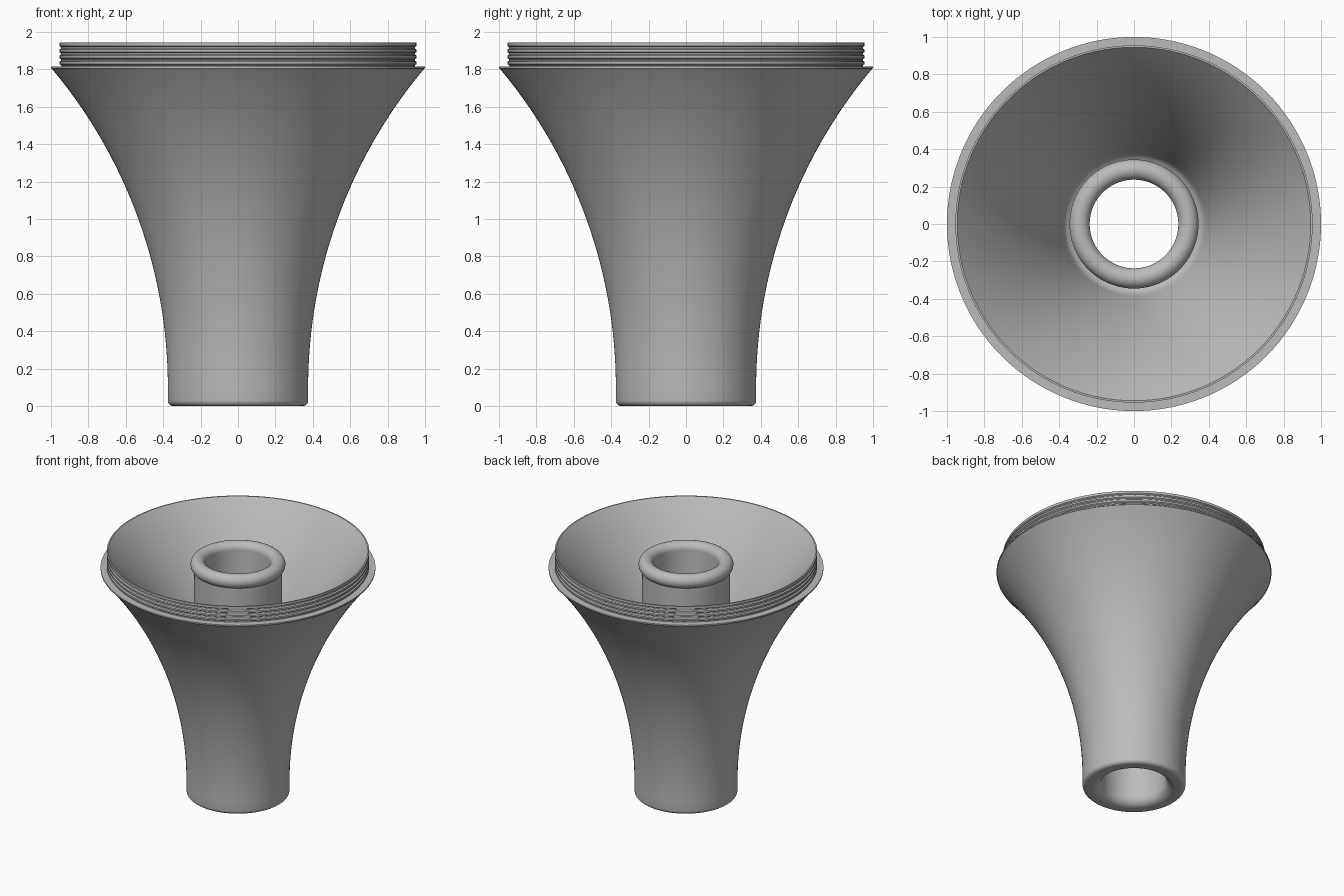
import bpy, math

cube = bpy.data.objects.get("Cube")
if cube:
    bpy.data.objects.remove(cube, do_unlink=True)

SEGMENTS = 128

grey = bpy.data.materials.new("plain grey")
grey.use_nodes = True
colour = (0.5, 0.5, 0.5, 1)
grey.diffuse_color = colour
grey.node_tree.nodes["Principled BSDF"].inputs["Base Color"].default_value = colour


def arc(cx, cz, radius, start, end, steps):
    """Points (r, z) along a circular arc, angles in degrees."""
    points = []
    for i in range(steps + 1):
        a = math.radians(start + (end - start) * i / steps)
        points.append((cx + radius * math.cos(a), cz + radius * math.sin(a)))
    return points


def lathe(name, profile):
    """Revolve a profile about z; walking it keeps the solid on the left."""
    verts, faces = [], []
    n = len(profile)
    for s in range(SEGMENTS):
        a = math.tau * s / SEGMENTS
        verts += [(r * math.cos(a), r * math.sin(a), z) for r, z in profile]
        t = (s + 1) % SEGMENTS
        for i in range(n - 1):
            faces.append((s * n + i, t * n + i, t * n + i + 1, s * n + i + 1))
    mesh = bpy.data.meshes.new(name)
    mesh.from_pydata(verts, [], faces)
    mesh.materials.append(grey)
    obj = bpy.data.objects.new(name, mesh)
    bpy.context.collection.objects.link(obj)
    bpy.ops.object.select_all(action='DESELECT')
    obj.select_set(True)
    bpy.context.view_layer.objects.active = obj
    bpy.ops.object.shade_smooth_by_angle(angle=math.radians(30))
    return obj


BORE, TUBE, RIM = 0.237, 0.32, 0.945
LEDGE, TOP = 1.815, 1.945
FLARE_X, FLARE_Z, FLARE_R = 3.025, 0.1, 2.65

# Flared outside with rounded foot and a thin lip at the ledge
foot = arc(BORE + 0.07, 0.07, 0.07, 180, 270, 8) + arc(0.345, 0.03, 0.03, -90, 0, 6)
top_angle = 180 - math.degrees(math.asin((LEDGE - 0.01 - FLARE_Z) / FLARE_R))
flare = arc(FLARE_X, FLARE_Z, FLARE_R, 180, top_angle, 32)
lathe("flared_body", foot + flare + [(1, LEDGE - 0.01), (1, LEDGE), (RIM, LEDGE)])

# Threaded collar standing on the ledge
thread = [(RIM, LEDGE)]
ridges = 4
pitch = (TOP - LEDGE) / ridges
for i in range(ridges):
    z = LEDGE + i * pitch
    thread += [(RIM, z + pitch * 0.2), (0.955, z + pitch * 0.4),
               (0.955, z + pitch * 0.8), (RIM + 0.001, z + pitch)]
thread[-1] = (0.955, TOP)
lathe("threaded_collar", thread + [(RIM, TOP)])

# Bowl inside, following the flare down to a small floor round the tube
bowl_r = math.hypot(FLARE_X - RIM, TOP - FLARE_Z)
rim_angle = 180 - math.degrees(math.asin((TOP - FLARE_Z) / bowl_r))
floor_angle = 180 - math.degrees(math.acos((FLARE_X - 0.375) / bowl_r))
bowl = arc(FLARE_X, FLARE_Z, bowl_r, rim_angle, floor_angle, 32)
floor_z = bowl[-1][1] - 0.03
lathe("inner_bowl", bowl + [(0.362, floor_z + 0.01), (0.345, floor_z), (TUBE, floor_z)])

# Centre tube with a rolled lip
lip_r = 0.054
lip = arc(BORE + lip_r, 1.84, lip_r, -58, 180, 24)
lathe("centre_tube", [(TUBE, floor_z)] + lip + [(BORE, 0.07)])
